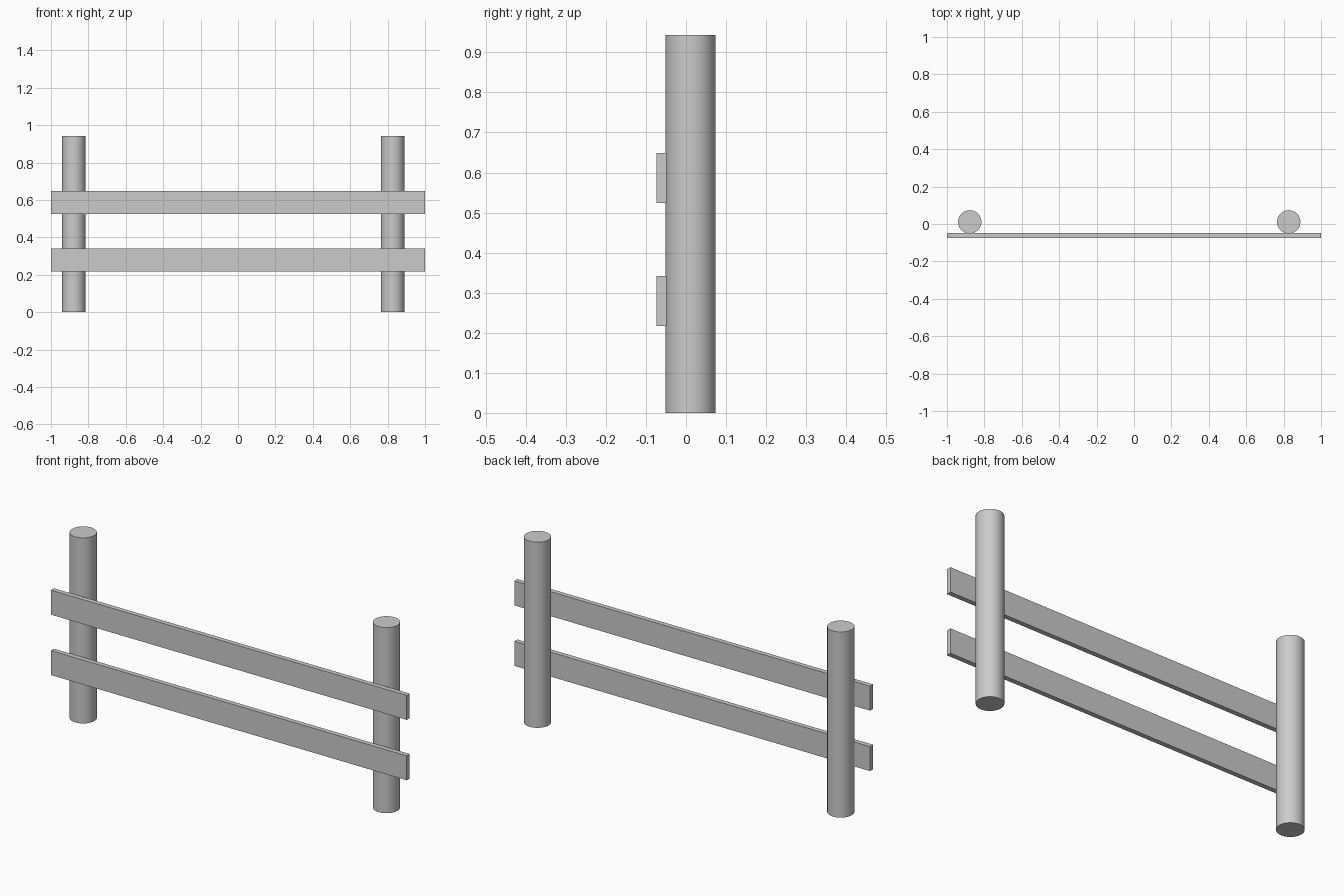
import bpy
import math

if "Cube" in bpy.data.objects:
    bpy.data.objects.remove(bpy.data.objects["Cube"])

POST_RADIUS, POST_HEIGHT, POST_Y = 0.0624, 0.943, 0.0113
RAIL_SIZE = (2.0, 0.0245, 0.1245)
RAIL_Y = -0.0615


def add_post(name, x):
    bpy.ops.mesh.primitive_cylinder_add(
        vertices=64, radius=POST_RADIUS, depth=POST_HEIGHT,
        location=(x, POST_Y, POST_HEIGHT / 2))
    bpy.context.object.name = name
    bpy.ops.object.shade_smooth_by_angle(angle=math.radians(30))


def add_rail(name, z):
    bpy.ops.mesh.primitive_cube_add(size=1, location=(0, RAIL_Y, z))
    rail = bpy.context.object
    rail.name = name
    rail.scale = RAIL_SIZE
    bpy.ops.object.transform_apply(location=False, rotation=False, scale=True)


# Round upright posts
for name, x in (("left_post", -0.878), ("right_post", 0.827)):
    add_post(name, x)

# Flat boards fixed to the front of the posts
for name, z in (("lower_rail", 0.279), ("upper_rail", 0.586)):
    add_rail(name, z)
